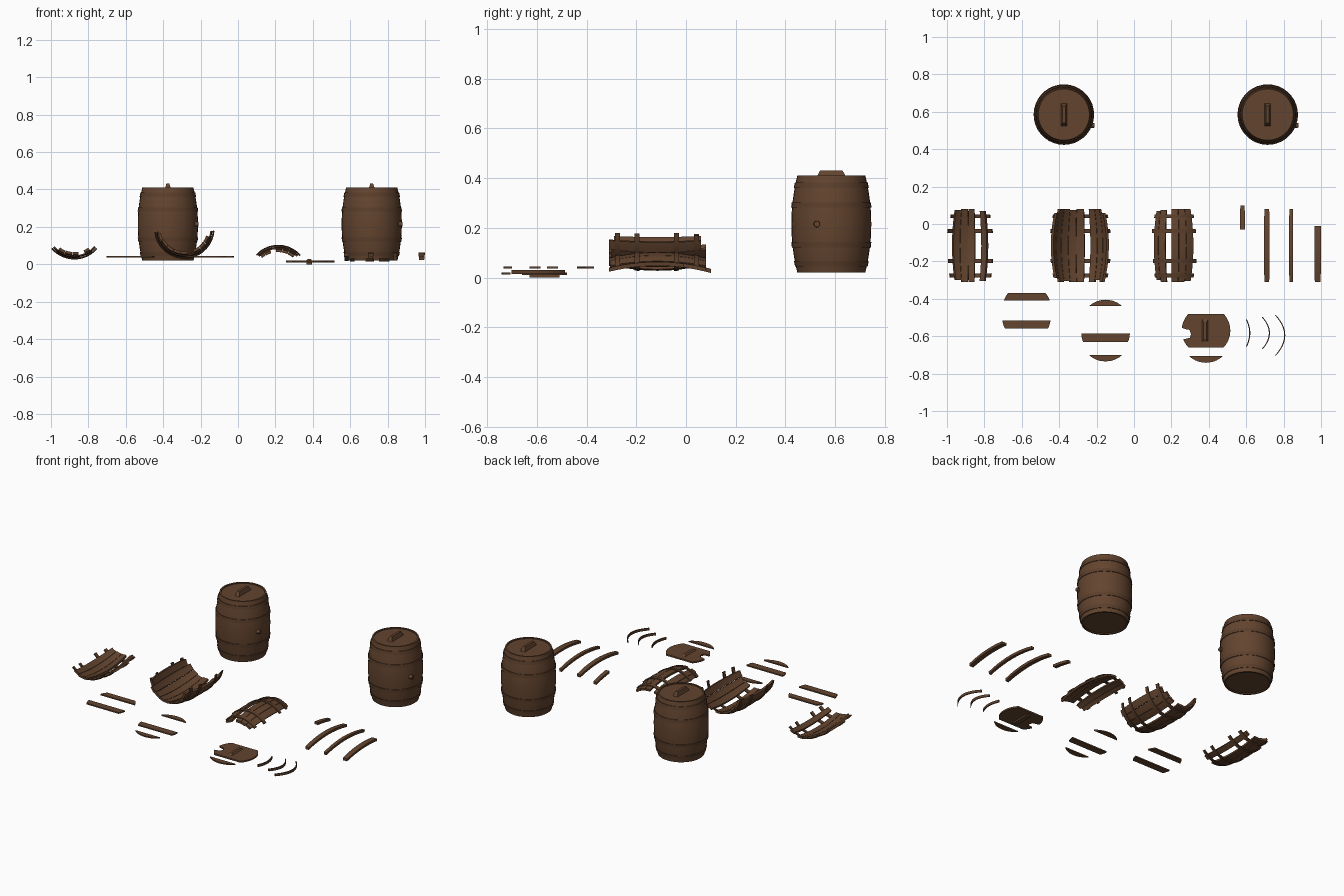
import bpy, bmesh, random
from math import sin, cos, pi, radians, sqrt, asin

if "Cube" in bpy.data.objects:
    bpy.data.objects.remove(bpy.data.objects["Cube"])
random.seed(4)

def material(name, rgb):
    m = bpy.data.materials.new(name)
    m.diffuse_color = (*rgb, 1)
    m.use_nodes = True
    m.node_tree.nodes["Principled BSDF"].inputs["Base Color"].default_value = m.diffuse_color
    return m
WOOD = material("brown wood", (0.125, 0.058, 0.028))
IRON = material("dark brown hoop", (0.105, 0.049, 0.024))

H = 0.39          # barrel height
HOOPS = [0.035, 0.112, 0.272, 0.352]
def radius(t):    # bulging barrel profile, t is the height along the axis
    u = 2 * t / H - 1
    return 0.137 + 0.024 * (1 - u * u)

def finish(name, bm, mat, smooth=True):
    bmesh.ops.recalc_face_normals(bm, faces=bm.faces)
    me = bpy.data.meshes.new(name)
    bm.to_mesh(me)
    bm.free()
    ob = bpy.data.objects.new(name, me)
    bpy.context.collection.objects.link(ob)
    me.materials.append(mat)
    if smooth:
        bpy.context.view_layer.objects.active = ob
        ob.select_set(True)
        bpy.ops.object.shade_smooth_by_angle(angle=radians(32))
        ob.select_set(False)
    return ob

def patch(bm, a0, a1, t0, t1, inner, outer, place, na=2, nt=8):
    """Thick curved plate on the barrel surface between two angles and two heights."""
    g = {}
    for k, off in enumerate((inner, outer)):
        for i in range(na + 1):
            for j in range(nt + 1):
                a, t = a0 + (a1 - a0) * i / na, t0 + (t1 - t0) * j / nt
                g[i, j, k] = bm.verts.new(place(a, t, radius(t) + off))
    for i in range(na):
        for j in range(nt):
            for k in (0, 1):
                bm.faces.new((g[i, j, k], g[i+1, j, k], g[i+1, j+1, k], g[i, j+1, k]))
    for i in range(na):
        for j in (0, nt):
            bm.faces.new((g[i, j, 0], g[i+1, j, 0], g[i+1, j, 1], g[i, j, 1]))
    for j in range(nt):
        for i in (0, na):
            bm.faces.new((g[i, j, 0], g[i, j+1, 0], g[i, j+1, 1], g[i, j, 1]))

def lathe(bm, profile, cx, cy, n=36):
    rings = [[bm.verts.new((cx + r*cos(2*pi*i/n), cy + r*sin(2*pi*i/n), z)) for i in range(n)]
             for r, z in profile]
    for p, q in zip(rings, rings[1:]):
        for i in range(n):
            bm.faces.new((p[i], p[(i+1) % n], q[(i+1) % n], q[i]))
    bm.faces.new(rings[0])
    bm.faces.new(rings[-1])

def slab(name, pts, z0, z1, mat=WOOD):
    bm = bmesh.new()
    lo = [bm.verts.new((x, y, z0)) for x, y in pts]
    hi = [bm.verts.new((x, y, z1)) for x, y in pts]
    bm.faces.new(lo)
    bm.faces.new(hi)
    for i in range(len(pts)):
        j = (i + 1) % len(pts)
        bm.faces.new((lo[i], lo[j], hi[j], hi[i]))
    return finish(name, bm, mat, False)

def handle(name, cx, cy, z0, z1):
    """Tapered wooden grip bar lying along y."""
    bm = bmesh.new()
    bmesh.ops.create_cube(bm, size=1)
    for v in bm.verts:
        top = v.co.z > 0
        v.co = (cx + v.co.x * (0.016 if top else 0.032),
                cy + v.co.y * (0.09 if top else 0.12), z1 if top else z0)
    finish(name, bm, WOOD, False)

# whole barrels
for side, cx in (("left", -0.375), ("right", 0.715)):
    cy, zb = 0.585, 0.02
    bm = bmesh.new()
    wall = [(radius(H*i/12), zb + H*i/12) for i in range(13)]
    lathe(bm, [(0.127, zb + 0.006), (0.127, zb)] + wall
          + [(0.127, zb + H), (0.127, zb + H - 0.006)], cx, cy)
    finish(side + "_barrel_body", bm, WOOD)
    up = lambda a, t, r: (cx + r*cos(a), cy + r*sin(a), zb + t)
    bm = bmesh.new()
    for t in HOOPS:
        patch(bm, 0, 2*pi, t - 0.011, t + 0.011, -0.004, 0.0035, up, 36, 1)
    bmesh.ops.remove_doubles(bm, verts=bm.verts, dist=1e-5)
    finish(side + "_barrel_hoops", bm, IRON)
    handle(side + "_barrel_handle", cx, cy, zb + H - 0.006, 0.431)
    # bung plug on the right-hand side
    bm = bmesh.new()
    bmesh.ops.create_cone(bm, cap_ends=True, segments=12, radius1=0.014, radius2=0.012, depth=0.024)
    for v in bm.verts:
        x, y, z = v.co
        v.co = (cx + 0.153 + z, cy - 0.058 + x, zb + 0.195 + y)
    finish(side + "_barrel_bung", bm, WOOD)

# broken barrel shells: axis along y, bowls (s=-1) or arch (s=1)
def shell(name, cx, cz, s, staves, reach, skip=()):
    lay = lambda a, t, r: (cx + r*sin(a), -0.31 + t, cz + s*r*cos(a))
    bm = bmesh.new()
    for a0, a1, t0, t1 in staves:
        patch(bm, radians(a0 + 0.4), radians(a1 - 0.4), t0, t1, -0.014, 0, lay)
    finish(name + "_staves", bm, WOOD)
    bm = bmesh.new()
    for t in HOOPS:
        l, r = (radians(e - random.uniform(0, 5)) for e in reach)
        patch(bm, -l, r, t - 0.010, t + 0.010, -0.003, 0.004, lay, 18, 1)
    finish(name + "_hoops", bm, IRON)

shell("left_shell", -0.875, 0.188, -1,
      [(-38, -22, 0.01, 0.385), (-22, -5, 0, 0.39), (-5, 10, 0, 0.39), (23, 37, 0.005, 0.38)],
      (50, 50))
shell("middle_shell", -0.287, 0.192, -1,
      [(-79, -62, 0.02, 0.37), (-62, -44, 0, 0.39), (-44, -26, 0.005, 0.39), (-26, -9, 0, 0.385),
       (-9, 9, 0, 0.39), (21, 38, 0, 0.39), (38, 55, 0.01, 0.39), (55, 72, 0, 0.37)],
      (84, 86))
shell("right_shell", 0.215, -0.058, 1,
      [(-43, -32, 0.01, 0.38), (-32, -17, 0, 0.385), (-6, 9, 0, 0.39),
       (9, 24, 0, 0.39), (24, 40, 0.005, 0.39)],
      (49, 49))

# loose bowed staves
for i, (x, w, t0, t1) in enumerate([(0.58, 0.028, 0.28, 0.41), (0.71, 0.03, 0, H),
                                    (0.84, 0.022, 0, H), (0.982, 0.036, 0, 0.30)]):
    bm = bmesh.new()
    h = asin(w / 2 / 0.16)
    patch(bm, -h, h, t0, t1, -0.016, 0,
          lambda a, t, r: (x + r*sin(a), -0.31 + t, -0.097 + r*cos(a)), 2, 10)
    finish("loose_stave_%d" % (i + 1), bm, WOOD)

# pieces of broken lids: strips cut from a disc of radius 0.13
def strip(cx, cy, d0, d1, n=10):
    """Disc outline between offsets d0 and d1 from its middle."""
    ds = [d0 + (d1 - d0) * i / n for i in range(n + 1)]
    hw = lambda d: sqrt(max(0.13**2 - d*d, 1e-6))
    return ([(cx + hw(d), cy + d) for d in ds] + [(cx - hw(d), cy + d) for d in reversed(ds)])

for i, (x, y, d0, d1, z) in enumerate([
        (-0.573, -0.452, 0.042, 0.082, 0.036), (-0.575, -0.498, -0.062, -0.017, 0.036),
        (-0.152, -0.535, 0.096, 0.13, 0.036), (-0.152, -0.580, -0.05, -0.005, 0.036),
        (-0.152, -0.605, -0.13, -0.096, 0.036), (0.385, -0.612, -0.136 + 0.006, -0.094, 0.012)]):
    slab("lid_piece_%d" % (i + 1), strip(x, y, d0, d1), z, z + 0.008)

# large lid remnant with a broken notch on its left edge
pts = [p for p in strip(0.385, -0.57, -0.09, 0.09, 12)]
right, left = pts[:13], pts[13:]
upper = [p for p in left if p[1] > -0.56]
lower = [p for p in left if p[1] < -0.606]
notch = [(0.275, -0.562), (0.297, -0.566), (0.305, -0.59), (0.299, -0.608), (0.283, -0.613)]
slab("large_lid_remnant", right + upper + notch + lower, 0.010, 0.020)
handle("lid_remnant_handle", 0.38, -0.57, 0.019, 0.029)
slab("lid_remnant_batten", [(0.365, -0.63), (0.395, -0.63), (0.395, -0.51), (0.365, -0.51)], 0.0, 0.011)

# loose hoop fragments, bulging to the right
for i, (x, y, sag, half) in enumerate([(0.622, -0.583, 0.018, 0.072), (0.727, -0.583, 0.038, 0.085),
                                       (0.809, -0.595, 0.05, 0.108)]):
    n = 14
    curve = [(x - sag * u * u, y + half * u) for u in (2*k/n - 1 for k in range(n + 1))]
    slab("hoop_fragment_%d" % (i + 1), curve + [(a - 0.006, b) for a, b in reversed(curve)],
         0.014, 0.030, IRON)
